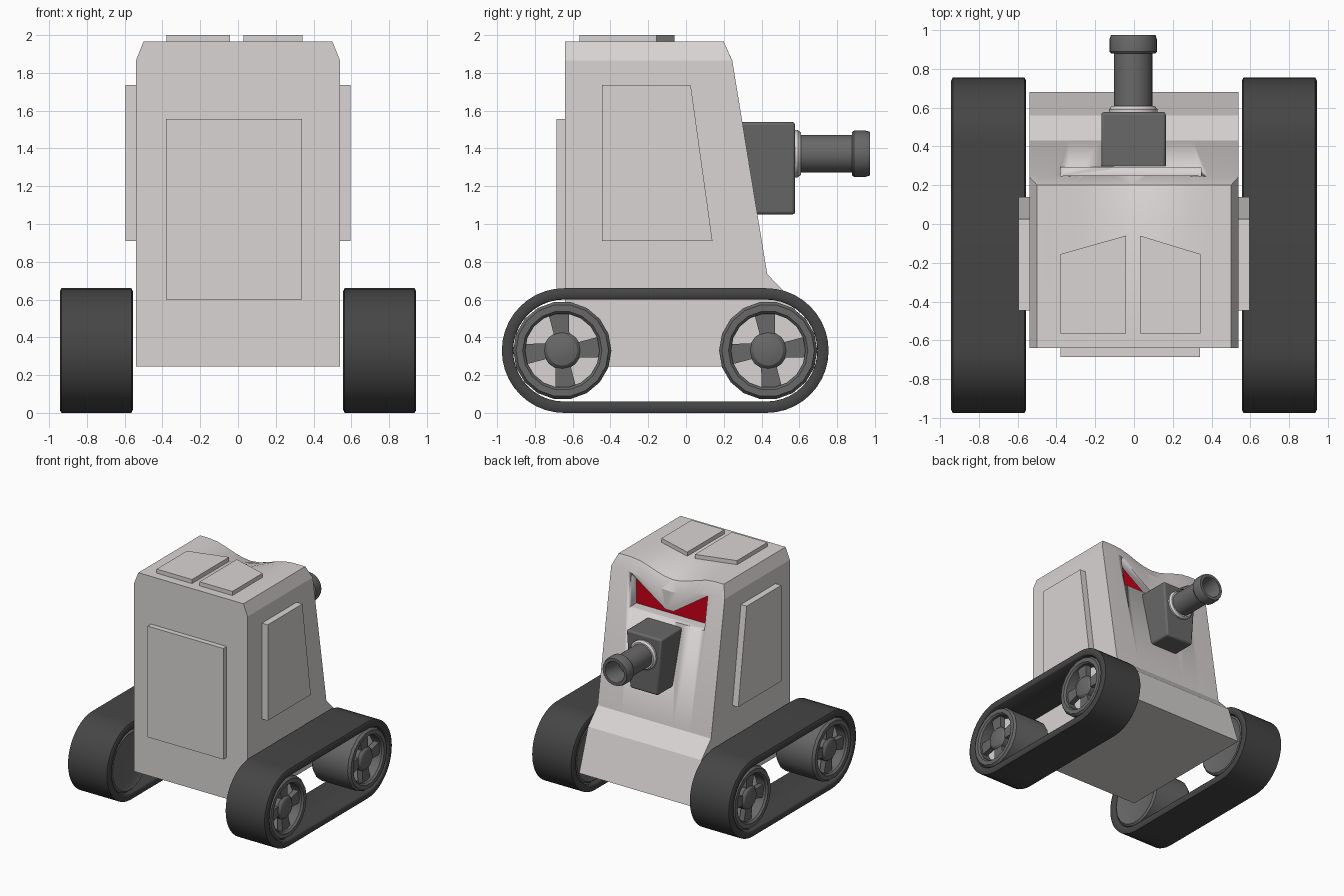
import bpy, bmesh
from math import sin, cos, pi, radians

if "Cube" in bpy.data.objects:
    bpy.data.objects.remove(bpy.data.objects["Cube"])


def material(name, rgb):
    m = bpy.data.materials.new(name)
    m.diffuse_color = (*rgb, 1)
    m.use_nodes = True
    m.node_tree.nodes["Principled BSDF"].inputs["Base Color"].default_value = m.diffuse_color
    return m


SHELL = material("shell", (0.70, 0.66, 0.66))
RUBBER = material("rubber", (0.06, 0.06, 0.06))
METAL = material("metal", (0.14, 0.14, 0.14))
RED = material("red", (0.60, 0.0, 0.01))


def loft(name, sections, mat, closed=False, angle=30):
    """Skin a row of closed loops; cap both ends unless the row is closed."""
    bm = bmesh.new()
    rings = [[bm.verts.new(p) for p in s] for s in sections]
    n = len(rings[0])
    pairs = list(zip(rings, rings[1:]))
    if closed:
        pairs.append((rings[-1], rings[0]))
    else:
        bm.faces.new(rings[0])
        bm.faces.new(rings[-1])
    for a, b in pairs:
        for i in range(n):
            j = (i + 1) % n
            bm.faces.new((a[i], a[j], b[j], b[i]))
    bmesh.ops.recalc_face_normals(bm, faces=bm.faces)
    me = bpy.data.meshes.new(name)
    bm.to_mesh(me)
    bm.free()
    ob = bpy.data.objects.new(name, me)
    bpy.context.collection.objects.link(ob)
    me.materials.append(mat)
    bpy.ops.object.select_all(action='DESELECT')
    ob.select_set(True)
    bpy.context.view_layer.objects.active = ob
    bpy.ops.object.shade_smooth_by_angle(angle=radians(angle))
    return ob


PLACE = {'x': lambda p, t: (t, p[0], p[1]),
         'y': lambda p, t: (p[0], t, p[1]),
         'z': lambda p, t: (p[0], p[1], t)}


def prism(name, pts, axis, a, b, mat):
    return loft(name, [[PLACE[axis](p, t) for p in pts] for t in (a, b)], mat)


def turned(name, steps, axis, centre, mat, sides=24):
    """Stack of circles given as (radius, position along axis)."""
    ang = [2 * pi * i / sides for i in range(sides)]
    return loft(name, [[PLACE[axis]((centre[0] + r * cos(a), centre[1] + r * sin(a)), t)
                        for a in ang] for r, t in steps], mat)


def cut(ob, cutter):
    mod = ob.modifiers.new("cut", 'BOOLEAN')
    mod.operation = 'DIFFERENCE'
    mod.solver = 'EXACT'
    mod.object = cutter
    bpy.context.view_layer.objects.active = ob
    bpy.ops.object.modifier_apply(modifier=mod.name)
    bpy.data.objects.remove(cutter)


# Body: side profiles lofted across x, with a dip in the top front edge
def body_section(x):
    edge = abs(x) > 0.52
    top = 1.865 if edge else 1.965
    u = x + 0.018
    d = 0.045 * (1 + cos(pi * u / 0.4)) if abs(u) < 0.4 else 0
    low = [(0.43, 0.735), (0.56, 0.60), (0.68, 0.245), (-0.64, 0.245)]
    upper = [(-0.64, top), (-0.06, top), (0.244 if edge else 0.20, top - d),
             (0.245 + 0.1637 * d, 1.865 - d)]
    return [(x, y, z) for y, z in upper + low]


stations = [-0.54, -0.50] + [-0.418 + 0.08 * i for i in range(11)] + [0.50, 0.54]
body = loft("body", [body_section(x) for x in stations], SHELL, angle=20)

# Eye window: shallow rectangle, then the deeper opening under the V brow
L, R = -0.38, 0.345
cut(body, prism("window_cutter", [(L, 1.57), (R, 1.57), (R, 1.86), (L, 1.86)],
                'y', 0.249, 0.5, SHELL))
cut(body, prism("eye_cutter", [(L, 1.57), (R, 1.57), (R, 1.85), (0.02, 1.63),
                               (-0.055, 1.63), (L, 1.85)], 'y', 0.17, 0.5, SHELL))
prism("red_eyes", [(L, 1.57), (R, 1.57), (R, 1.84), (L, 1.84)], 'y', 0.16, 0.18, RED)

# Raised panels and roof hatches
prism("front_panel", [(L, 0.60), (0.34, 0.60), (0.34, 1.555), (L, 1.555)],
      'y', -0.685, -0.62, SHELL)
for s, side in ((1, "right"), (-1, "left")):
    prism(side + "_panel", [(-0.445, 0.91), (0.14, 0.91), (0.025, 1.735), (-0.445, 1.735)],
          'x', s * 0.52, s * 0.595, SHELL)
    inner, outer = -0.003 + s * 0.036 - 0.003, -0.018 + s * 0.36
    prism(side + "_hatch", [(outer, -0.565), (inner, -0.565), (inner, -0.06), (outer, -0.155)],
          'z', 1.95, 2.0, SHELL)

# Gun housing, narrowing downward, with softened edges
housing = prism("gun_housing", [(-0.135, 1.05), (0.13, 1.05), (0.165, 1.54), (-0.17, 1.54)],
                'y', 0.20, 0.578, METAL)
bev = housing.modifiers.new("bevel", 'BEVEL')
bev.width = 0.015
bev.segments = 2

# Barrel with collar and hollow muzzle
gun = (-0.004, 1.372)
turned("gun_collar", [(0.125, 0.56), (0.125, 0.592), (0.112, 0.608), (0.09, 0.608)],
       'y', gun, SHELL)
turned("gun_barrel", [(0.10, 0.56), (0.10, 0.88), (0.115, 0.88), (0.123, 0.89), (0.123, 0.95),
                      (0.115, 0.975), (0.09, 0.975), (0.085, 0.965), (0.085, 0.80)],
       'y', gun, METAL)

# Tracks and wheels on both sides
Y0, Y1, ZC = -0.645, 0.425, 0.33
ARC = 20
path = [(Y1, -pi / 2 + pi * i / ARC) for i in range(ARC + 1)]
path += [(Y0, pi / 2 + pi * i / ARC) for i in range(ARC + 1)]
belt = [(0.557, 0.315), (0.565, 0.33), (0.935, 0.33), (0.943, 0.315),
        (0.943, 0.278), (0.935, 0.27), (0.565, 0.27), (0.557, 0.278)]

for s, side in ((1, "right"), (-1, "left")):
    loft(side + "_track", [[(s * x, yc + r * cos(a), ZC + r * sin(a)) for x, r in belt]
                           for yc, a in path], RUBBER, closed=True, angle=50)
    for y, end in ((-0.655, "front"), (0.435, "rear")):
        name = f"{side}_{end}_wheel"
        # Drum with rounded rim and recessed disc
        turned(name, [(0.20, s * 0.58), (0.245, s * 0.565), (0.26, s * 0.58), (0.26, s * 0.92),
                      (0.245, s * 0.94), (0.21, s * 0.94), (0.197, s * 0.925), (0.197, s * 0.84)],
               'x', (y, ZC), METAL, 18)
        turned(name + "_disc", [(0.196, s * 0.83), (0.196, s * 0.845)], 'x', (y, ZC), SHELL, 18)
        turned(name + "_hub", [(0.10, s * 0.84), (0.10, s * 0.90), (0.08, s * 0.92),
                               (0.04, s * 0.93)], 'x', (y, ZC), METAL, 16)
        # Four flared spokes
        for k in range(4):
            a = k * pi / 2 + 0.12
            shape = [(0.06, -0.045), (0.205, -0.06), (0.205, 0.05), (0.06, 0.03)]
            prism(f"{name}_spoke_{k + 1}",
                  [(y + u * cos(a) - v * sin(a), ZC + u * sin(a) + v * cos(a)) for u, v in shape],
                  'x', s * 0.86, s * 0.905, METAL)
